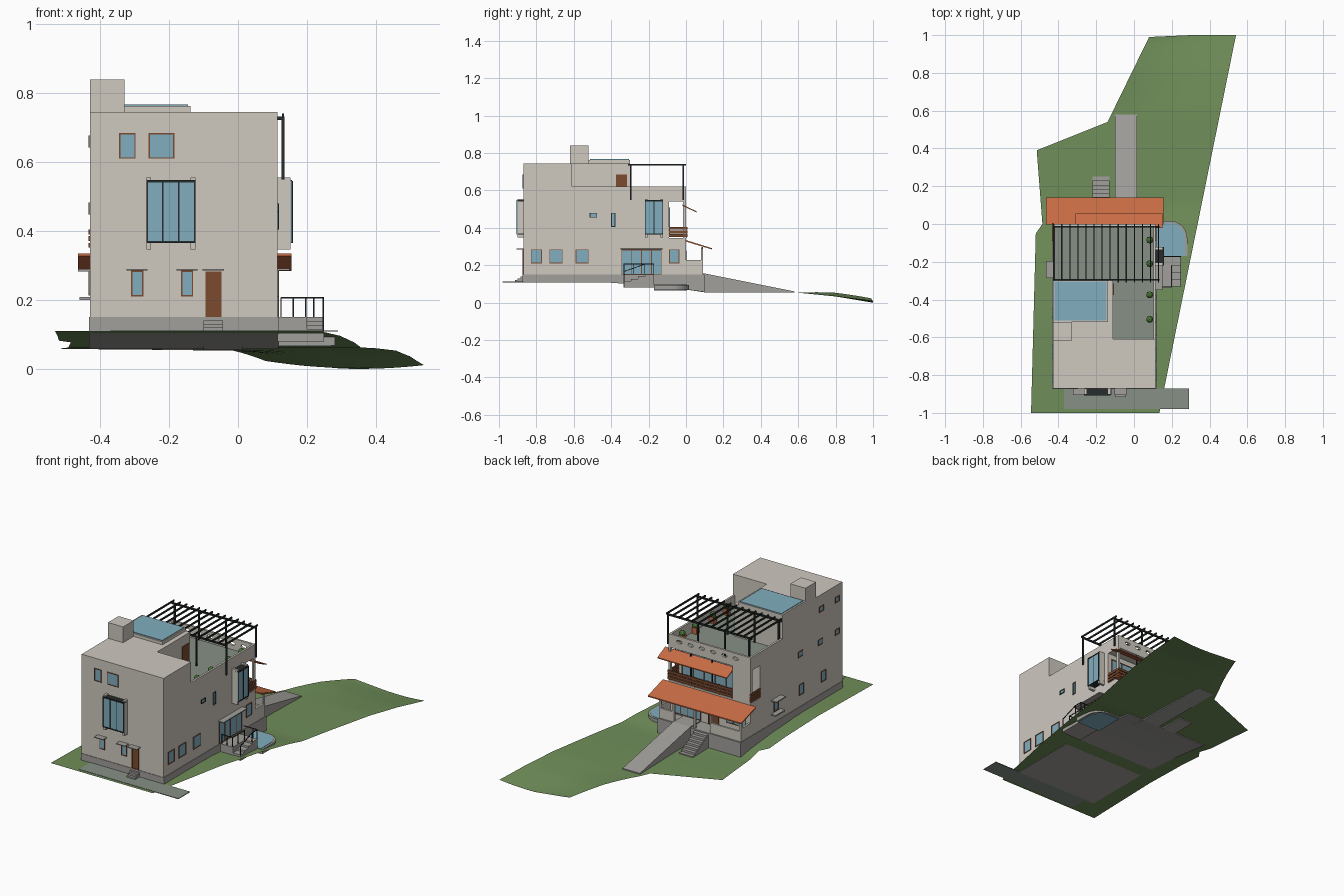
import bpy, bmesh, math
from mathutils import Matrix

if "Cube" in bpy.data.objects:
    bpy.data.objects.remove(bpy.data.objects["Cube"])

def mat(name, r, g, b):
    m = bpy.data.materials.new(name)
    m.diffuse_color = (r, g, b, 1)
    m.use_nodes = True
    m.node_tree.nodes["Principled BSDF"].inputs["Base Color"].default_value = m.diffuse_color
    return m

WALL = mat("plaster", .62, .58, .52)
BASE = mat("concrete", .36, .35, .33)
PAVE = mat("paving", .24, .28, .24)
GLASS = mat("glass", .22, .42, .52)
WOOD = mat("wood", .2, .07, .03)
TILE = mat("tile", .58, .15, .06)
DARK = mat("metal", .02, .025, .025)
GRASS = mat("grass", .16, .27, .1)
LEAF = mat("leaf", .07, .2, .04)

def finish(name, bm, m):
    bmesh.ops.recalc_face_normals(bm, faces=bm.faces)
    me = bpy.data.meshes.new(name)
    bm.to_mesh(me)
    bm.free()
    ob = bpy.data.objects.new(name, me)
    bpy.context.collection.objects.link(ob)
    if m:
        me.materials.append(m)
    return ob

def box(name, x0, x1, y0, y1, z0, z1, m=WALL):
    bm = bmesh.new()
    bmesh.ops.create_cube(bm, size=1, matrix=Matrix.Translation(((x0+x1)/2, (y0+y1)/2, (z0+z1)/2))
                          @ Matrix.Diagonal((x1-x0, y1-y0, z1-z0, 1)))
    return finish(name, bm, m)

def prism(name, pts, lo, hi, m, axis="x"):
    """Extrude a (y,z) profile along x, or an (x,y) profile along z."""
    bm = bmesh.new()
    place = (lambda p, t: (t, p[0], p[1])) if axis == "x" else (lambda p, t: (p[0], p[1], t))
    a, b = [[bm.verts.new(place(p, t)) for p in pts] for t in (lo, hi)]
    bm.faces.new(a)
    bm.faces.new(b)
    for i in range(len(pts)):
        j = (i+1) % len(pts)
        bm.faces.new((a[i], a[j], b[j], b[i]))
    return finish(name, bm, m)

XL, XR, YF = -.43, .115, -.87

def wbox(name, side, a0, a1, d0, d1, z0, z1, m=WALL):
    """Box on a wall: a runs along the wall, d is the distance outwards."""
    if side == "front": return box(name, a0, a1, YF-d1, YF-d0, z0, z1, m)
    if side == "back": return box(name, a0, a1, d0, d1, z0, z1, m)
    if side == "right": return box(name, XR+d0, XR+d1, a0, a1, z0, z1, m)
    return box(name, XL-d1, XL-d0, a0, a1, z0, z1, m)

def window(side, a0, a1, z0, z1, d=0, pane=GLASS, frame=WOOD, n=1, t=.004):
    wbox("window_pane", side, a0, a1, d-.005, d+.001, z0, z1, pane)
    for i in range(n+1):
        a = a0 + (a1-a0-t)*i/n
        wbox("window_frame", side, a, a+t, d-.005, d+.004, z0, z1, frame)
    for z in (z0, z1-t):
        wbox("window_frame", side, a0, a1, d-.005, d+.004, z, z+t, frame)

# Sloping ground sheet
def lerp(tab, y):
    for (a, u), (b, v) in zip(tab, tab[1:]):
        if y <= b:
            return u + (v-u)*(y-a)/(b-a)
    return tab[-1][1]

left = [(-1, -.545), (-.05, -.52), (0, -.485), (.39, -.515), (.54, -.14), (.99, .08), (1, .3)]
right = [(-1, .135), (-.87, .16), (1, .54)]
height = [(-1, .11), (-.5, .11), (-.2, .096), (0, .077), (.1, .062), (.3, .06), (.6, .053), (.8, .033), (1, 0)]
ys = sorted({round(-1+i*.05, 2) for i in range(41)} | {.39, .54, .99, -.87})
bm = bmesh.new()
rows = []
for y in ys:
    l, r = lerp(left, y), lerp(right, y)
    row = []
    for i in range(13):
        x = l + (r-l)*i/12
        row.append(bm.verts.new((x, y, lerp(height, y) + .3*(x-.35)**2*max(0, (y-.6)/.4))))
    rows.append(row)
for a, b in zip(rows, rows[1:]):
    for i in range(12):
        bm.faces.new((a[i], a[i+1], b[i+1], b[i])).smooth = True
finish("ground", bm, GRASS)

# Main body with terrace and loggia cut out
body = box("house_body", XL, XR, YF, 0, .11, .745)
cuts = [box("cut_rear_top", -.6, .3, -.3, .2, .62, .9, None),
        box("cut_side_top", -.11, .3, -.61, .2, .62, .9, None),
        box("cut_rear_floor", XL+.012, XR-.012, -.3, -.012, .55, .7, None),
        box("cut_side_floor", -.11, XR-.012, -.61, -.1, .55, .7, None),
        box("cut_loggia", -.6, .3, -.09, -.015, .345, .54, None),
        box("cut_loggia_back", -.31, XR-.012, -.05, .2, .345, .54, None)]
bm = bmesh.new()
for i in range(6):
    bmesh.ops.create_cone(bm, cap_ends=True, segments=16, radius1=.014, radius2=.014, depth=.04,
                          matrix=Matrix.Translation((-.33+i*.075, -.005, .588))
                          @ Matrix.Diagonal((1.3, 1, .7, 1)) @ Matrix.Rotation(math.pi/2, 4, "X"))
cuts.append(finish("cut_parapet_holes", bm, None))
for c in cuts:
    mod = body.modifiers.new(c.name, "BOOLEAN")
    mod.operation, mod.object, mod.solver = "DIFFERENCE", c, "EXACT"
    c.hide_render = True
    c.hide_set(True)
box("terrace_floor_rear", XL+.012, XR-.012, -.3, -.012, .549, .552, PAVE)
box("terrace_floor_side", -.11, XR-.012, -.61, -.3, .549, .552, PAVE)
box("chimney", XL, -.33, -.62, -.52, .74, .84)
box("skylight_curb", XL, -.138, -.52, -.3, .74, .763)
box("skylight_glass", -.42, -.145, -.512, -.305, .763, .767, GLASS)
box("terrace_door", -.112, -.106, -.375, -.315, .55, .685, WOOD)

# Plinth and porch base
box("plinth", XL-.003, XR+.003, YF-.003, -.3, .108, .15, BASE)
prism("rear_base", [(-.4, .106), (-.4, .15), (.1, .15), (.1, .057), (0, .07), (-.2, .093)], XL-.003, XR+.003, BASE)
box("front_walk", -.37, .29, -.98, -.87, .108, .112, PAVE)

# Front facade
window("front", -.345, -.297, .61, .685)
window("front", -.26, -.185, .61, .685)
for a in (-.31, -.165):
    window("front", a, a+.035, .21, .285)
for a, w in ((-.323, .06), (-.178, .06), (-.103, .063)):
    wbox("canopy", "front", a, a+w, 0, .035, .285, .29, BASE)
window("front", -.095, -.048, .15, .283, pane=WOOD)
for i in range(3):
    wbox("front_step", "front", -.1, -.043, 0, .015*(3-i), .11+.01*i, .12+.01*i, BASE)

def bay(side, a0, a1, d, n):
    for a in (a0, a1-.014):
        wbox("bay_cheek", side, a, a+.014, 0, d-.003, .347, .555)
    wbox("bay_core", side, a0+.005, a1-.005, 0, d-.005, .368, .54, GLASS)
    window(side, a0, a1, .365, .545, d, frame=DARK, n=n)
    for z in (.365, .542):
        wbox("bay_shelf", side, a0, a1, 0, d+.002, z, z+.006, DARK)

bay("front", -.266, -.124, .033, 3)
bay("right", -.22, -.122, .04, 2)

# Right side
for a0, a1 in ((-.83, -.77), (-.73, -.66), (-.59, -.52), (-.09, -.035)):
    window("right", a0, a1, .21, .285)
window("right", -.515, -.475, .455, .48, frame=DARK)
window("right", -.4, -.377, .405, .48, frame=DARK)
window("right", -.345, -.13, .15, .283, n=4)
wbox("side_canopy", "right", -.35, -.125, 0, .035, .285, .291, BASE)
box("side_landing", XR, .2, -.335, -.17, .08, .15, BASE)
box("side_landing_end", .2, .25, -.22, -.17, .08, .15, BASE)
for i in range(3):
    box("side_step", .2, .25, -.22-.037*(i+1), -.22-.037*i, .08, .139-.012*i, BASE)
for x, y, z in ((.125, -.332, .15), (.197, -.332, .15), (.197, -.22, .15), (.248, -.22, .15), (.248, -.172, .15),
                (.16, -.332, .15), (.197, -.28, .15), (.22, -.172, .15), (.248, -.33, .11)):
    box("rail_post", x-.002, x+.002, y-.002, y+.002, z, z+.057, DARK)
box("hand_rail", .125, .199, -.334, -.33, .204, .208, DARK)
box("hand_rail", .195, .199, -.334, -.22, .204, .208, DARK)
box("hand_rail", .16, .25, -.174, -.17, .204, .208, DARK)
prism("hand_rail", [(-.17, .208), (-.22, .208), (-.33, .169), (-.33, .165), (-.22, .204), (-.17, .204)], .246, .25, DARK)

# Rounded pool
def pool(r):
    cx, cy = .19, -.075
    arc = [(cx+r*math.cos(t*math.pi/16), cy+r*math.sin(t*math.pi/16)) for t in range(9)]
    return arc + [(.118, cy+r), (.118, -.17), (cx+r, -.17)]
prism("pool_rim", pool(.092), .068, .095, BASE, "z")
prism("pool_water", pool(.08), .066, .097, GLASS, "z")

# Left side
for y, z, h in ((-.82, .66, .035), (-.67, .66, .035), (-.82, .465, .035), (-.66, .465, .035), (-.47, .465, .035),
                (-.69, .25, .065), (-.48, .25, .065), (-.24, .245, .065)):
    window("left", y-.022, y+.022, z-h/2, z+h/2)
wbox("left_canopy", "left", -.285, -.195, 0, .035, .283, .29, BASE)
wbox("left_sill", "left", -.285, -.195, 0, .03, .2, .208, BASE)

# Loggia railing and glazing
for z in (.352, .371, .39):
    wbox("loggia_rail", "back", -.31, XR+.004, 0, .008, z, z+.014, WOOD)
    for s in ("left", "right"):
        wbox("loggia_rail", s, -.09, .005, -.004, .004, z, z+.014, WOOD)
for i in range(6):
    x = -.308+i*.083
    wbox("loggia_baluster", "back", x, x+.008, -.004, .004, .345, .405, WOOD)
window("back", -.28, .09, .35, .51, -.09, n=5)
for x in (-.17, -.03):
    wbox("loggia_post", "back", x, x+.006, -.012, -.006, .345, .54, DARK)

# Tiled awnings
prism("lower_roof", [(-.002, .327), (.14, .284), (.14, .291), (-.002, .335)], -.465, .155, TILE)
prism("upper_roof", [(-.02, .518), (.055, .483), (.055, .489), (-.02, .525)], -.31, .152, TILE)

# Rear porch
window("back", -.4, -.27, .19, .28, n=3)
window("back", -.22, -.15, .15, .28, pane=WOOD)
window("back", -.1, .08, .155, .28, n=4)
box("porch_beam", XL, XR, .083, .092, .288, .297, WOOD)
for x in (XL, -.235, -.125, .015, XR-.012):
    box("porch_post", x, x+.012, .08, .092, .15, .29)
for x in (XL, XR-.012):
    box("porch_end_wall", x, x+.012, 0, .09, .15, .228)
box("porch_wall", XL, -.225, .08, .092, .15, .21)
box("porch_wall", .02, XR, .08, .092, .15, .21)
prism("ramp", [(0, .07), (0, .156), (.1, .156), (.58, .06), (.58, .053), (.1, .055)], -.1, .015, BASE)
for i in range(7):
    y = .1+.0215*i
    box("rear_step", -.22, -.13, y, y+.0215, .055, .142-.0125*i, BASE)

# Pergola
for y in (-.295, -.015):
    box("pergola_beam", XL, .135, y-.004, y+.004, .722, .732, DARK)
    for x in (XL+.02, -.25, -.07, .131):
        box("pergola_post", x-.004, x+.004, y-.004, y+.004, .55, .73, DARK)
for i in range(14):
    x = XL+.005+i*.0427
    box("pergola_slat", x-.003, x+.003, -.31, 0, .732, .742, DARK)

# Potted plants
for y in (-.085, -.21, -.375, -.505):
    box("plant_pot", .068, .098, y-.015, y+.015, .552, .59, TILE)
    bm = bmesh.new()
    bmesh.ops.create_icosphere(bm, subdivisions=2, radius=.018, matrix=Matrix.Translation((.083, y, .6)))
    finish("plant", bm, LEAF)
